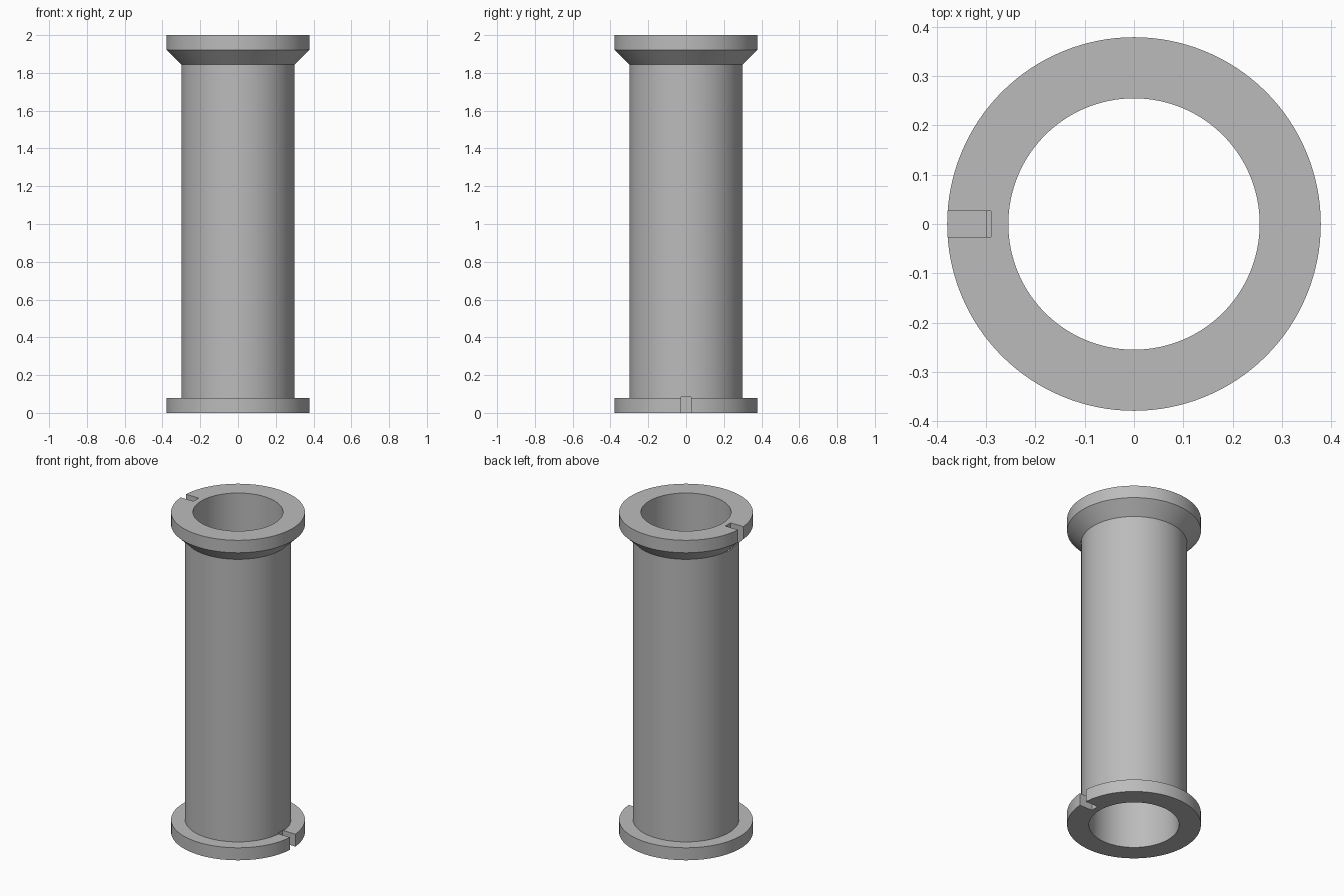
import bpy
import bmesh
import math

if "Cube" in bpy.data.objects:
    bpy.data.objects.remove(bpy.data.objects["Cube"], do_unlink=True)

SEGMENTS = 128
BORE, TUBE, RIM = 0.255, 0.30, 0.379
HEIGHT, FLANGE = 2.0, 0.078

# Plain grey finish
grey = bpy.data.materials.new("plain_grey")
grey.use_nodes = True
colour = (0.5, 0.5, 0.5, 1)
grey.diffuse_color = colour
grey.node_tree.nodes["Principled BSDF"].inputs["Base Color"].default_value = colour


def lathe(name, profile):
    """Turn a closed (radius, height) outline around the z axis."""
    bm = bmesh.new()
    verts = [bm.verts.new((r, 0, z)) for r, z in profile]
    edges = [bm.edges.new((v, verts[i - 1])) for i, v in enumerate(verts)]
    bmesh.ops.spin(bm, geom=verts + edges, cent=(0, 0, 0), axis=(0, 0, 1),
                   angle=math.tau, steps=SEGMENTS, use_merge=True)
    bmesh.ops.remove_doubles(bm, verts=bm.verts, dist=1e-5)
    bmesh.ops.recalc_face_normals(bm, faces=bm.faces)
    mesh = bpy.data.meshes.new(name)
    bm.to_mesh(mesh)
    bm.free()
    mesh.materials.append(grey)
    obj = bpy.data.objects.new(name, mesh)
    bpy.context.collection.objects.link(obj)
    return obj


def cut_slot(target, side, z_low, z_high):
    """Cut a narrow key slot into a flange on the given x side."""
    inner, outer, width = 0.29, 0.45, 0.052
    bpy.ops.mesh.primitive_cube_add(
        size=1, location=(side * (inner + outer) / 2, 0, (z_low + z_high) / 2))
    cutter = bpy.context.object
    cutter.scale = (outer - inner, width, z_high - z_low)
    cutter.data.materials.append(grey)
    bpy.context.view_layer.update()
    mod = target.modifiers.new("slot", "BOOLEAN")
    mod.operation = "DIFFERENCE"
    mod.solver = "EXACT"
    mod.object = cutter
    bpy.context.view_layer.objects.active = target
    bpy.ops.object.modifier_apply(modifier=mod.name)
    bpy.data.objects.remove(cutter, do_unlink=True)


# Hollow tube with a flat lower flange and a tapered upper flange
spool = lathe("flanged_tube", [
    (BORE, 0), (RIM, 0), (RIM, FLANGE), (TUBE, FLANGE),
    (TUBE, HEIGHT - 2 * FLANGE), (RIM, HEIGHT - FLANGE),
    (RIM, HEIGHT), (BORE, HEIGHT)])

# Key slots on opposite sides
cut_slot(spool, 1, -0.1, 0.085)
cut_slot(spool, -1, HEIGHT - 2 * FLANGE - 0.005, HEIGHT + 0.1)

# Smooth round walls, crisp edges
bpy.ops.object.select_all(action="DESELECT")
spool.select_set(True)
bpy.context.view_layer.objects.active = spool
bpy.ops.object.shade_smooth_by_angle(angle=math.radians(30))
